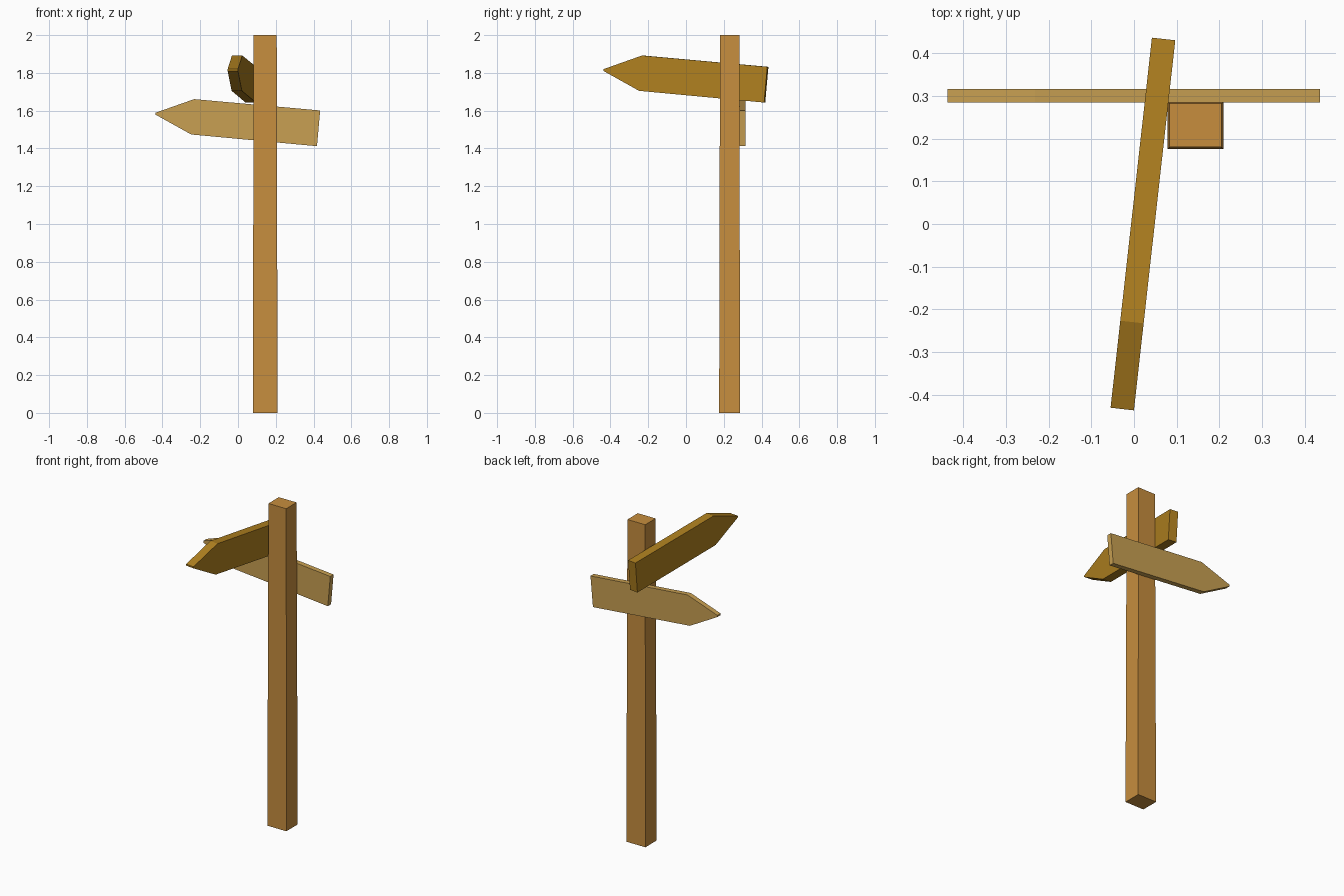
import bpy, bmesh
from math import atan2, pi
from mathutils import Matrix

if "Cube" in bpy.data.objects:
    bpy.data.objects.remove(bpy.data.objects["Cube"])


def add_object(name, bm, color):
    bmesh.ops.recalc_face_normals(bm, faces=bm.faces)
    mesh = bpy.data.meshes.new(name)
    bm.to_mesh(mesh)
    bm.free()
    mat = bpy.data.materials.new(name + "_wood")
    mat.diffuse_color = (*color, 1)
    mat.use_nodes = True
    mat.node_tree.nodes["Principled BSDF"].inputs["Base Color"].default_value = mat.diffuse_color
    mesh.materials.append(mat)
    obj = bpy.data.objects.new(name, mesh)
    bpy.context.collection.objects.link(obj)
    return obj


# Arrow outline (length along x, height z), slightly tilted up toward the tip
ARROW = [(-0.437, 0.005), (-0.437, -0.005), (-0.248, -0.110),
         (0.418, -0.172), (0.435, 0.017), (-0.232, 0.077)]


def arrow_board(name, location, yaw, thickness, color):
    bm = bmesh.new()
    face = bm.faces.new([bm.verts.new((x, -thickness / 2, z)) for x, z in ARROW])
    ext = bmesh.ops.extrude_face_region(bm, geom=[face])
    back = [g for g in ext["geom"] if isinstance(g, bmesh.types.BMVert)]
    bmesh.ops.translate(bm, verts=back, vec=(0, thickness, 0))
    bm.transform(Matrix.Translation(location) @ Matrix.Rotation(yaw, 4, "Z"))
    return add_object(name, bm, color)


# Square post with a slight taper toward the top
bm = bmesh.new()
bmesh.ops.create_cube(bm, size=2)
for v in bm.verts:
    hx, hy = (0.061, 0.051) if v.co.z > 0 else (0.0655, 0.0555)
    v.co = (0.144 + v.co.x * hx, 0.231 + v.co.y * hy, v.co.z + 1)
add_object("post", bm, (0.57, 0.27, 0.048))

# Lower board on the back of the post, pointing left
arrow_board("lower_arrow_board", (0, 0.3, 1.584), 0, 0.032, (0.58, 0.35, 0.084))

# Upper board on the left of the post, pointing forward
arrow_board("upper_arrow_board", (0.021, 0.001, 1.815), atan2(0.868, 0.097),
            0.055, (0.43, 0.216, 0.014))
